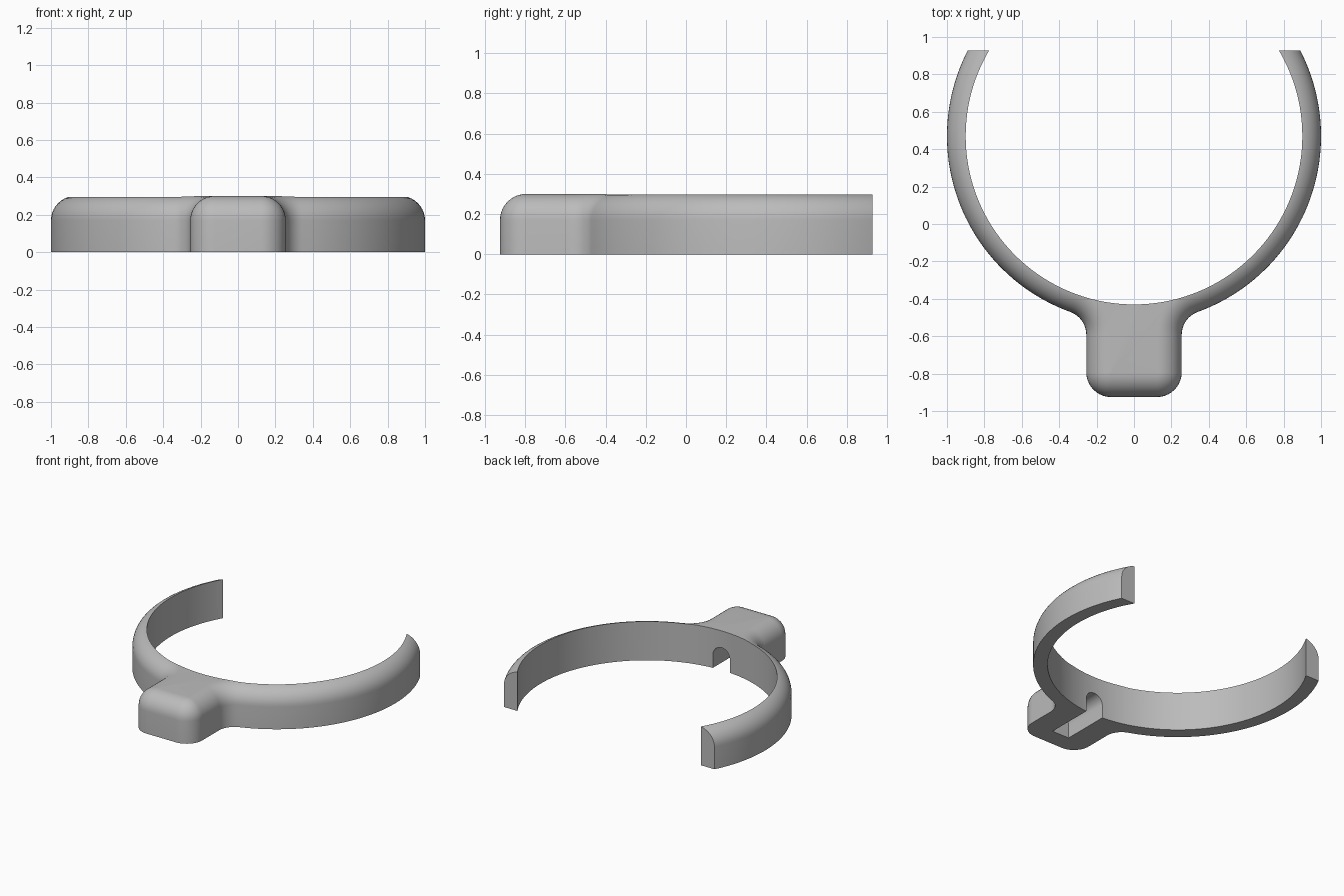
import bpy, bmesh
from math import sin, cos, pi, sqrt, atan2, radians

if "Cube" in bpy.data.objects:
    bpy.data.objects.remove(bpy.data.objects["Cube"], do_unlink=True)

CY = 0.47          # ring centre in y
R_OUT, R_IN = 1.0, 0.9
HEIGHT = 0.3
HALF_W, FRONT = 0.255, -0.925   # tab half width and front face
ROUND = 0.13       # radius of every rounding
SLOT_R, SLOT_SPRING, SLOT_END = 0.072, 0.1, -0.79

grey = bpy.data.materials.new("plain grey")
grey.use_nodes = True
grey.diffuse_color = (0.5, 0.5, 0.5, 1)
grey.node_tree.nodes["Principled BSDF"].inputs["Base Color"].default_value = (0.5, 0.5, 0.5, 1)


def arc(cx, cy, r, a0, a1, n):
    return [(cx + r * cos(a0 + (a1 - a0) * i / n), cy + r * sin(a0 + (a1 - a0) * i / n))
            for i in range(n + 1)]


def loft(name, loops):
    """Closed solid through a stack of equal-length loops."""
    bm = bmesh.new()
    rows = [[bm.verts.new(p) for p in loop] for loop in loops]
    for a, b in zip(rows, rows[1:]):
        for i in range(len(a)):
            j = (i + 1) % len(a)
            bm.faces.new((a[i], a[j], b[j], b[i]))
    bm.faces.new(rows[0][::-1])
    bm.faces.new(rows[-1])
    bmesh.ops.recalc_face_normals(bm, faces=bm.faces)
    mesh = bpy.data.meshes.new(name)
    bm.to_mesh(mesh)
    bm.free()
    mesh.materials.append(grey)
    obj = bpy.data.objects.new(name, mesh)
    bpy.context.collection.objects.link(obj)
    return obj


def outline(d):
    """Disc with a blended tab, offset inward by d."""
    fx = HALF_W + ROUND
    fy = CY - sqrt((R_OUT + ROUND) ** 2 - fx ** 2)
    ang = atan2(fy - CY, fx)
    corner = ROUND + 0.002
    half = arc(HALF_W - corner, FRONT + corner, corner - d, -pi / 2, 0, 10)
    half += arc(fx, fy, ROUND + d, pi, ang + pi, 10)
    half += arc(0, CY, R_OUT - d, ang, pi / 2, 72)[1:]
    return half + [(-x, y) for x, y in half[-2::-1]]


# Clip body: straight wall, then a quarter-round top edge
levels = [(0, 0)] + [(ROUND * (1 - cos(t)), HEIGHT - ROUND + ROUND * sin(t))
                     for t in (i * pi / 20 for i in range(11))]
body = loft("clip_body", [[(x, y, z) for x, y in outline(d)] for d, z in levels])

# Cutters: ring bore, open back, arched slot under the tab
bore = loft("bore_cutter", [[(x, y, z) for x, y in arc(0, CY, R_IN, 0, 2 * pi, 144)[:-1]]
                            for z in (-0.2, 0.5)])
back = loft("back_cutter", [[(x, y, z) for x, y in ((-2, 0.927), (2, 0.927), (2, 2), (-2, 2))]
                            for z in (-0.2, 0.5)])
arch = [(-SLOT_R, -0.1), (SLOT_R, -0.1)] + arc(0, SLOT_SPRING, SLOT_R, 0, pi, 20)
slot = loft("slot_cutter", [[(x, y, z) for x, z in arch] for y in (SLOT_END, 0)])

bpy.context.view_layer.objects.active = body
body.select_set(True)
for cutter in (bore, back, slot):
    mod = body.modifiers.new(cutter.name, "BOOLEAN")
    mod.operation, mod.solver, mod.object = "DIFFERENCE", "EXACT", cutter
    cutter.hide_render = True
    bpy.ops.object.modifier_apply(modifier=mod.name)
    bpy.data.objects.remove(cutter, do_unlink=True)

bpy.ops.object.shade_smooth_by_angle(angle=radians(30))
